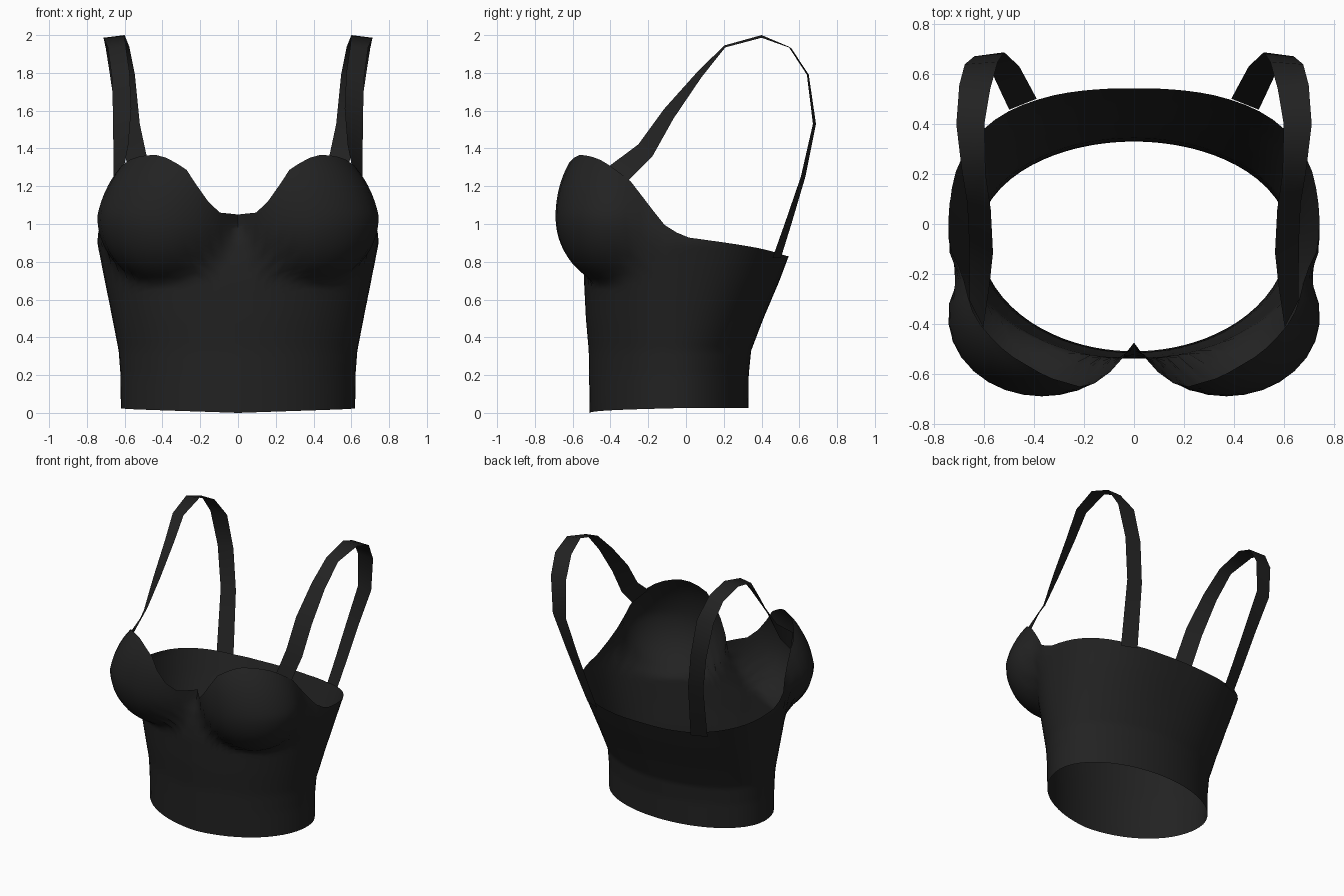
import bpy
import bmesh
import math
from mathutils import Vector

cube = bpy.data.objects.get("Cube")
if cube:
    bpy.data.objects.remove(cube)

# Single fabric colour
fabric = bpy.data.materials.new("black_fabric")
fabric.use_nodes = True
colour = (0.016, 0.016, 0.016, 1)
fabric.diffuse_color = colour
shader = next(n for n in fabric.node_tree.nodes if n.type == "BSDF_PRINCIPLED")
shader.inputs["Base Color"].default_value = colour

COLUMNS, ROWS = 72, 40
AXIS_Y = -0.05

# Torso sections: height, half width, front depth, back depth, back squareness
SECTIONS = [
    (0.0, 0.62, 0.46, 0.38, 2.0),
    (0.2, 0.622, 0.463, 0.382, 2.0),
    (0.33, 0.632, 0.465, 0.395, 2.0),
    (0.5, 0.665, 0.48, 0.46, 2.2),
    (0.7, 0.705, 0.49, 0.545, 2.4),
    (0.9, 0.745, 0.485, 0.62, 2.6),
    (1.05, 0.73, 0.45, 0.62, 2.6),
    (1.4, 0.62, 0.36, 0.62, 2.6),
]

# Neckline: degrees round from the centre front, height
NECKLINE = [
    (0, 1.05), (10, 1.06), (16, 1.13), (24, 1.28), (33, 1.345), (40, 1.365),
    (47, 1.363), (54, 1.345), (60, 1.31), (69, 1.24), (78, 1.1), (86, 0.98),
    (94, 0.93), (127, 0.87), (144, 0.84), (161, 0.83), (180, 0.83),
]

# Left strap from cup to back: centre x, y, z, then half width in x, y, z
STRAP_PATH = [
    (0.632, -0.36, 1.265, 0.028, 0.055, -0.035),
    (0.62, -0.215, 1.39, 0.04, 0.037, -0.032),
    (0.613, -0.09, 1.585, 0.048, 0.025, -0.025),
    (0.621, 0.07, 1.79, 0.047, 0.012, -0.013),
    (0.642, 0.205, 1.94, 0.047, 0.003, -0.005),
    (0.656, 0.4, 1.993, 0.056, 0.0, -0.007),
    (0.638, 0.55, 1.935, 0.062, 0.008, -0.005),
    (0.612, 0.645, 1.79, 0.066, -0.005, 0.0),
    (0.58, 0.68, 1.53, 0.06, -0.008, 0.0),
    (0.515, 0.62, 1.25, 0.055, -0.012, 0.0),
    (0.475, 0.54, 1.0, 0.055, -0.018, 0.0),
    (0.445, 0.48, 0.82, 0.055, -0.022, 0.0),
]


def lookup(table, key):
    """Interpolate the remaining columns of a table at the given key."""
    for low, high in zip(table, table[1:]):
        if key <= high[0]:
            t = (key - low[0]) / (high[0] - low[0])
            return [a + (b - a) * t for a, b in zip(low[1:], high[1:])]
    return list(table[-1][1:])


def torso_radius(angle, z):
    width, front, back, square = lookup(SECTIONS, z)
    forward = math.cos(angle)
    depth, power = (front, 2) if forward > 0 else (back, square)
    total = (abs(math.sin(angle)) / width) ** power + (abs(forward) / depth) ** power
    # Pinch the centre front between the cups
    near_centre = max(0, 1 - math.degrees(angle) / 10)
    pinch = 0.03 * near_centre * max(0, min(1, (z - 0.8) * 4))
    return total ** (-1 / power) - pinch


def cup_radius(angle, z):
    """Distance from the torso axis to the far side of a rounded cup."""
    rise = z - 1.04
    scale = 1 - (rise / (0.45 if rise > 0 else 0.36)) ** 2
    if scale <= 0:
        return 0
    rx, ry = 0.375, 0.32
    cx, cy = 0.37 - 0.2 * max(rise, 0), -0.37 - AXIS_Y
    dx, dy = math.sin(angle) / rx, -math.cos(angle) / ry
    ox, oy = cx / rx, cy / ry
    a, b = dx * dx + dy * dy, dx * ox + dy * oy
    disc = b * b - a * (ox * ox + oy * oy - scale)
    return (b + math.sqrt(disc)) / a if disc > 0 and b > 0 else 0


def soft_max(a, b, blend=0.03):
    return (a + b + math.sqrt((a - b) ** 2 + blend ** 2)) / 2 if b > 0 else a


def add_sheet(name, grid, closed=False):
    """Make a smooth sheet from rows of points."""
    bm = bmesh.new()
    rows = [[bm.verts.new(p) for p in row] for row in grid]
    count = len(rows[0])
    for low, high in zip(rows, rows[1:]):
        for i in range(count if closed else count - 1):
            j = (i + 1) % count
            bm.faces.new((low[i], low[j], high[j], high[i]))
    mesh = bpy.data.meshes.new(name)
    bm.to_mesh(mesh)
    bm.free()
    mesh.materials.append(fabric)
    obj = bpy.data.objects.new(name, mesh)
    bpy.context.collection.objects.link(obj)
    bpy.ops.object.select_all(action="DESELECT")
    obj.select_set(True)
    bpy.context.view_layer.objects.active = obj
    bpy.ops.object.shade_smooth_by_angle(angle=math.radians(70))


# Bodice with moulded cups
bodice = []
for row in range(ROWS + 1):
    ring = []
    for col in range(COLUMNS):
        angle = 2 * math.pi * col / COLUMNS - math.pi
        side = abs(angle)
        hem = 0.025 * min(1, side / (math.pi / 2))
        top = lookup(NECKLINE, math.degrees(side))[0]
        z = hem + (top - hem) * row / ROWS
        r = soft_max(torso_radius(side, z), cup_radius(side, z))
        ring.append((r * math.sin(angle), AXIS_Y - r * math.cos(angle), z))
    bodice.append(ring)
add_sheet("bodice", bodice, closed=True)

# Shoulder straps, twisting to follow the cup and the back edge
for name, mirror in (("left_strap", 1), ("right_strap", -1)):
    strap = []
    for station in STRAP_PATH:
        centre, half = Vector(station[:3]), Vector(station[3:])
        edges = [centre - half, centre + half]
        strap.append([(p.x * mirror, p.y, p.z) for p in edges[::mirror]])
    add_sheet(name, strap)
